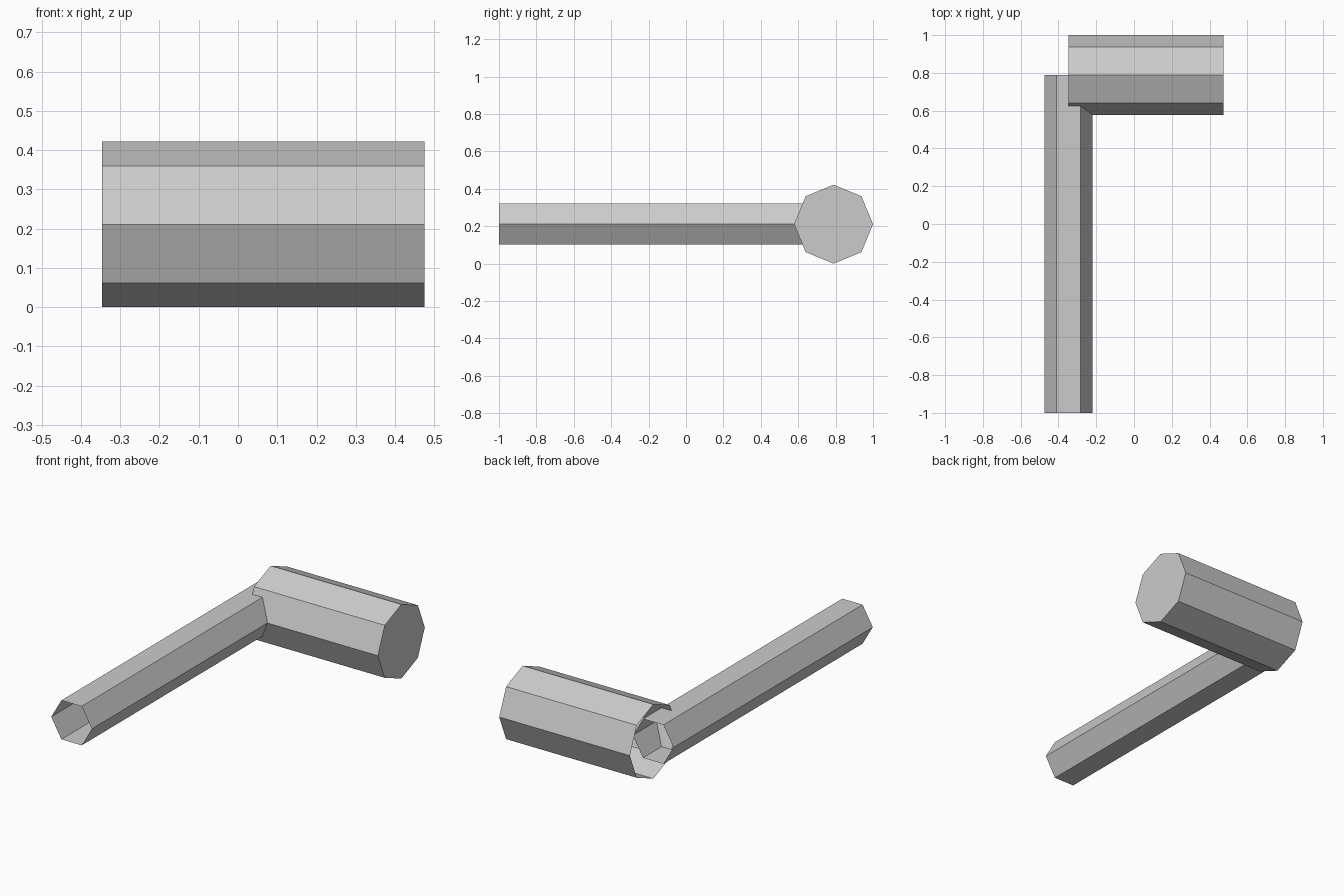
import bpy, bmesh, math
from mathutils import Vector

if "Cube" in bpy.data.objects:
    bpy.data.objects.remove(bpy.data.objects["Cube"])

grey = bpy.data.materials.new("plain grey")
grey.diffuse_color = (0.6, 0.6, 0.6, 1)
grey.use_nodes = True
grey.node_tree.nodes["Principled BSDF"].inputs["Base Color"].default_value = grey.diffuse_color


def prism(name, sides, radius, start, end, u, v, cap_end=False):
    """Thin-walled tube from start to end; u and v span its cross-section."""
    bm = bmesh.new()
    rings = []
    for centre in (start, end):
        rings.append([bm.verts.new(Vector(centre)
                      + Vector(u) * radius * math.cos(2 * math.pi * i / sides)
                      + Vector(v) * radius * math.sin(2 * math.pi * i / sides))
                      for i in range(sides)])
    a, b = rings
    for i in range(sides):
        j = (i + 1) % sides
        bm.faces.new((a[i], a[j], b[j], b[i]))
    if cap_end:
        bm.faces.new(b)
    mesh = bpy.data.meshes.new(name)
    bm.to_mesh(mesh)
    bm.free()
    mesh.materials.append(grey)
    obj = bpy.data.objects.new(name, mesh)
    bpy.context.collection.objects.link(obj)
    return obj


# Handle: open six-sided tube along y (u x v points along +y, so walls face out)
prism("handle", 6, 0.128, (-0.347, -1, 0.212), (-0.347, 0.79, 0.212),
      (1, 0, 0), (0, 0, -1))

# Head: eight-sided tube along x, open at the handle, closed at the far end
prism("head", 8, 0.211, (-0.347, 0.789, 0.211), (0.475, 0.789, 0.211),
      (0, 1, 0), (0, 0, 1), cap_end=True)
